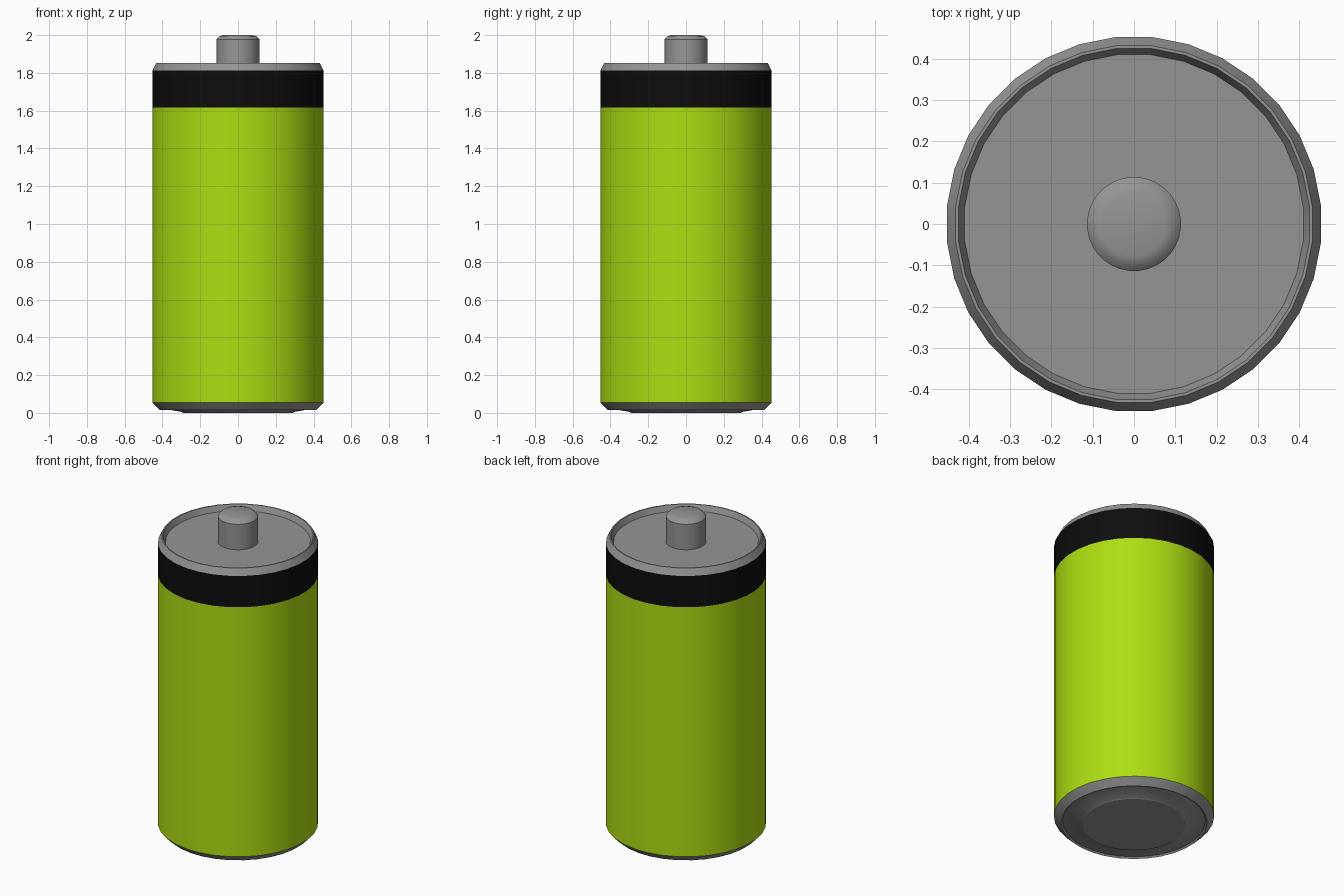
import bpy, bmesh, math

if "Cube" in bpy.data.objects:
    bpy.data.objects.remove(bpy.data.objects["Cube"])

SIDES = 32


def material(name, rgb):
    m = bpy.data.materials.new(name)
    m.diffuse_color = (*rgb, 1.0)
    m.use_nodes = True
    m.node_tree.nodes["Principled BSDF"].inputs["Base Color"].default_value = m.diffuse_color
    return m


GREEN = material("lime_green", (0.42, 0.73, 0.006))
BLACK = material("black", (0.004, 0.004, 0.004))
METAL = material("grey_metal", (0.30, 0.30, 0.30))


def lathe(name, profile, mat, cap_start=False, cap_end=False):
    """Revolve (radius, z) points, listed from bottom to top of the outside."""
    bm = bmesh.new()
    rings = []
    for r, z in profile:
        ring = []
        for i in range(SIDES):
            a = 2 * math.pi * (i + 0.5) / SIDES
            ring.append(bm.verts.new((r * math.cos(a), r * math.sin(a), z)))
        rings.append(ring)
    for lo, hi in zip(rings, rings[1:]):
        for i in range(SIDES):
            j = (i + 1) % SIDES
            bm.faces.new((lo[i], lo[j], hi[j], hi[i]))
    if cap_start:
        bm.faces.new(rings[0][::-1])
    if cap_end:
        bm.faces.new(rings[-1])
    mesh = bpy.data.meshes.new(name)
    bm.to_mesh(mesh)
    bm.free()
    mesh.materials.append(mat)
    ob = bpy.data.objects.new(name, mesh)
    bpy.context.collection.objects.link(ob)
    bpy.ops.object.select_all(action='DESELECT')
    ob.select_set(True)
    bpy.context.view_layer.objects.active = ob
    bpy.ops.object.shade_smooth_by_angle(angle=math.radians(30))
    return ob


R = 0.455

# Bottom contact: raised disc, shallow groove, chamfered outer edge
lathe("bottom_contact",
      [(0.292, 0.0), (0.302, 0.006), (0.405, 0.023), (0.415, 0.014), (R, 0.055)],
      METAL, cap_start=True)

# Coloured sleeve and dark band
lathe("green_sleeve", [(R, 0.055), (R, 1.617)], GREEN)
lathe("black_band", [(R, 1.617), (R, 1.813)], BLACK)

# Top cap: chamfer, thin rim and recessed floor
lathe("top_cap", [(R, 1.813), (0.434, 1.853), (0.427, 1.853), (0.412, 1.818)],
      METAL, cap_end=True)

# Terminal pin with rounded tip
lathe("terminal_pin",
      [(0.114, 1.818), (0.114, 1.978), (0.098, 1.994), (0.078, 2.0)],
      METAL, cap_end=True)
